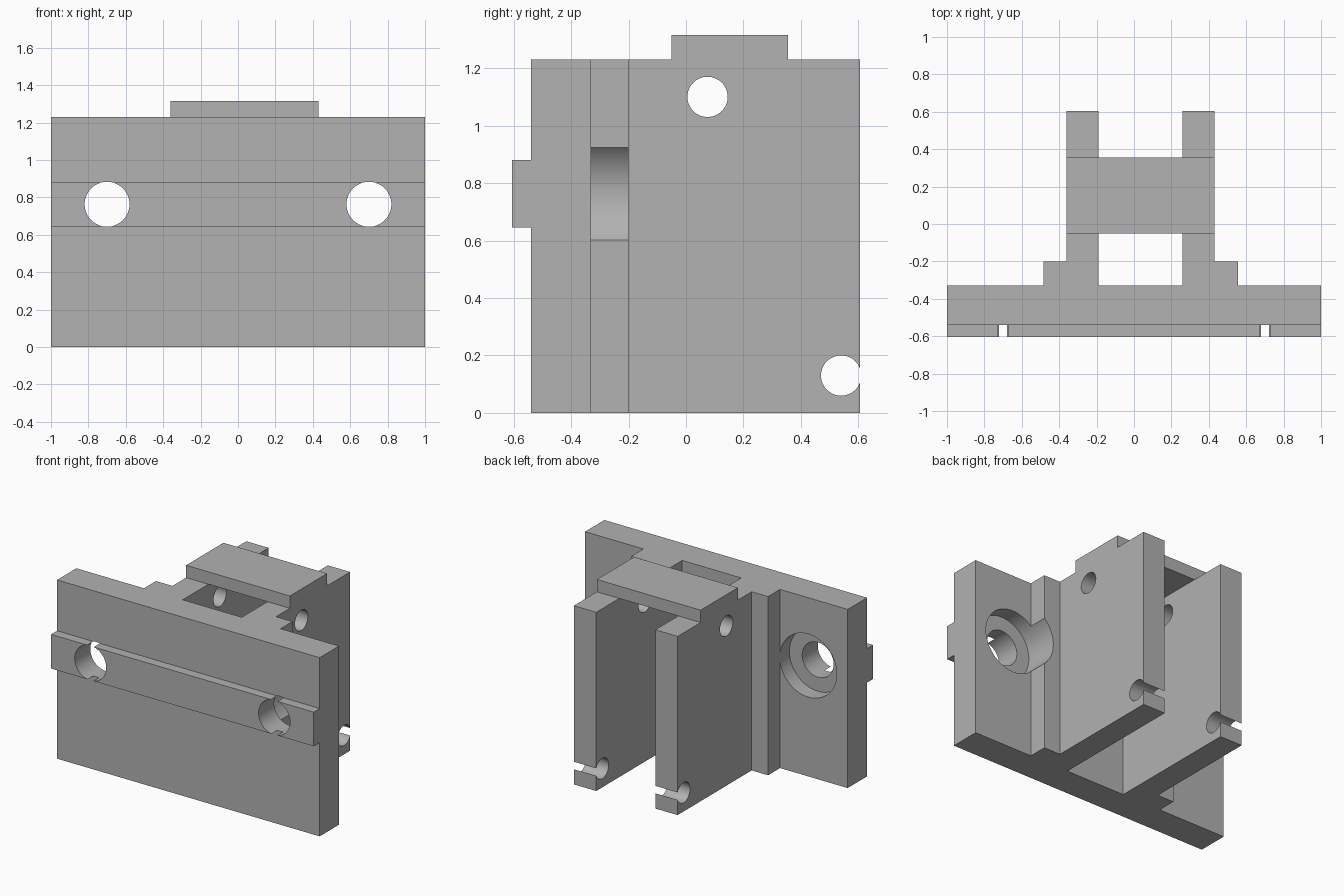
import bpy, bmesh, math
from mathutils import Matrix, Vector

cube = bpy.data.objects.get("Cube")
if cube:
    bpy.data.objects.remove(cube, do_unlink=True)

grey = bpy.data.materials.new("plain grey")
grey.use_nodes = True
grey.diffuse_color = (0.445, 0.445, 0.445, 1)
grey.node_tree.nodes["Principled BSDF"].inputs["Base Color"].default_value = grey.diffuse_color


def finish(name, bm):
    bmesh.ops.recalc_face_normals(bm, faces=bm.faces)
    mesh = bpy.data.meshes.new(name)
    bm.to_mesh(mesh)
    bm.free()
    mesh.materials.append(grey)
    obj = bpy.data.objects.new(name, mesh)
    bpy.context.collection.objects.link(obj)
    return obj


def prism(name, outline, z0, z1):
    """Extrude a plan outline from z0 up to z1."""
    bm = bmesh.new()
    face = bm.faces.new([bm.verts.new((x, y, z0)) for x, y in outline])
    new = bmesh.ops.extrude_face_region(bm, geom=[face])["geom"]
    verts = [g for g in new if isinstance(g, bmesh.types.BMVert)]
    bmesh.ops.translate(bm, verts=verts, vec=(0, 0, z1 - z0))
    return finish(name, bm)


def box(name, x0, x1, y0, y1, z0, z1):
    return prism(name, [(x0, y0), (x1, y0), (x1, y1), (x0, y1)], z0, z1)


def drill(name, start, end, radius):
    """Hidden cylindrical cutter between two points."""
    a, b = Vector(start), Vector(end)
    turn = (b - a).to_track_quat('Z', 'Y').to_matrix().to_4x4()
    bm = bmesh.new()
    bmesh.ops.create_cone(bm, cap_ends=True, segments=64, radius1=radius, radius2=radius,
                          depth=(b - a).length, matrix=Matrix.Translation((a + b) / 2) @ turn)
    obj = finish(name, bm)
    obj.hide_render = True
    return obj


def cut(obj, cutters):
    bpy.context.view_layer.objects.active = obj
    for cutter in cutters:
        mod = obj.modifiers.new("hole", 'BOOLEAN')
        mod.operation = 'DIFFERENCE'
        mod.solver = 'EXACT'
        mod.object = cutter
        bpy.ops.object.modifier_apply(modifier=mod.name)


# Mounting plate with corner ribs and two rearward arms
front, back, rib, tip = -0.54, -0.33, -0.2, 0.605
height = 1.23
bracket = prism("bracket_body", [
    (-1, front), (1, front), (1, back),
    (0.555, back), (0.555, rib), (0.43, rib), (0.43, tip), (0.26, tip), (0.26, back),
    (-0.19, back), (-0.19, tip), (-0.36, tip), (-0.36, rib), (-0.485, rib), (-0.485, back),
    (-1, back)], 0, height)

# Locating rail across the front
rail = box("front_rail", -1, 1, -0.605, front, 0.645, 0.88)

# Bridge slab on top of the arms
bridge = box("top_bridge", -0.36, 0.43, -0.05, 0.355, height, 1.315)

# Screw holes with counterbores behind
bolts, bores = [], []
for side, x in (("right", -0.7), ("left", 0.7)):
    bolts.append(drill(side + "_screw_cutter", (x, -0.8, 0.763), (x, 0, 0.763), 0.12))
    bores.append(drill(side + "_counterbore_cutter", (x, -0.435, 0.763), (x, 0, 0.763), 0.217))

# Cross pin holes through both arms; the lower one breaks out at the tips
pins = [drill("pin_cutter", (-0.8, y, z), (0.8, y, z), 0.07)
        for y, z in ((0.075, 1.1), (0.54, 0.13))]

cut(bracket, bolts + bores + pins)
cut(rail, bolts)
for cutter in bolts + bores + pins:
    bpy.data.objects.remove(cutter, do_unlink=True)

# Smooth bores, crisp edges
bpy.ops.object.select_all(action='DESELECT')
for obj in (bracket, rail, bridge):
    obj.select_set(True)
bpy.context.view_layer.objects.active = bracket
bpy.ops.object.shade_smooth_by_angle(angle=math.radians(30))
